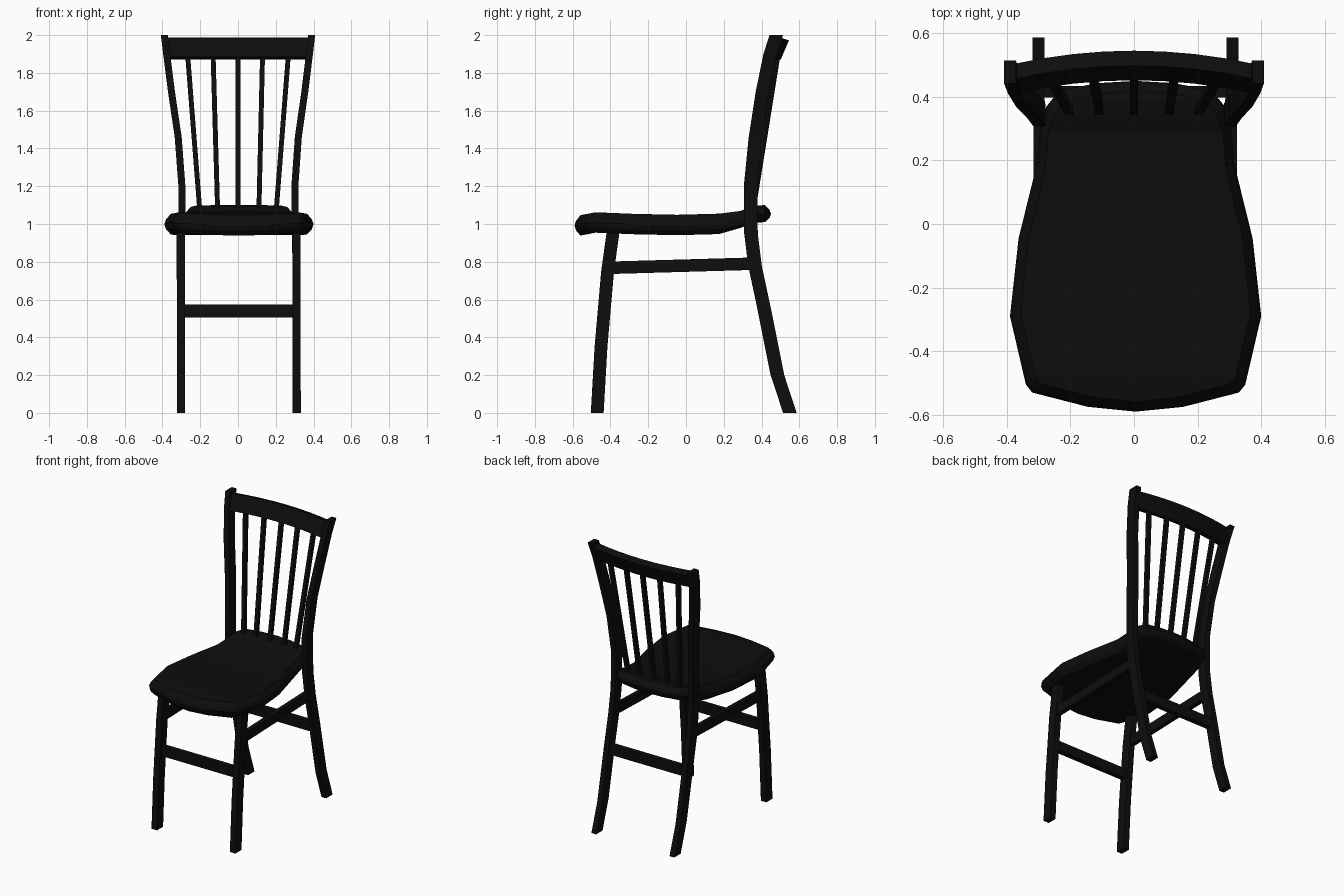
import bpy
import bmesh

cube = bpy.data.objects.get("Cube")
if cube:
    bpy.data.objects.remove(cube, do_unlink=True)

black = bpy.data.materials.new("black_paint")
black.use_nodes = True
colour = (0.004, 0.004, 0.004, 1)
black.diffuse_color = colour
black.node_tree.nodes["Principled BSDF"].inputs["Base Color"].default_value = colour


def finish(name, bm):
    bmesh.ops.recalc_face_normals(bm, faces=bm.faces)
    mesh = bpy.data.meshes.new(name)
    bm.to_mesh(mesh)
    bm.free()
    mesh.materials.append(black)
    obj = bpy.data.objects.new(name, mesh)
    bpy.context.collection.objects.link(obj)
    return obj


def bridge(bm, rings):
    for a, b in zip(rings, rings[1:]):
        n = len(a)
        for i in range(n):
            j = (i + 1) % n
            bm.faces.new((a[i], a[j], b[j], b[i]))


def loft(name, sections):
    """Skin a row of matching cross-sections and cap both ends."""
    bm = bmesh.new()
    rings = [[bm.verts.new(p) for p in s] for s in sections]
    bridge(bm, rings)
    bm.faces.new(rings[0])
    bm.faces.new(rings[-1])
    return finish(name, bm)


CORNERS = ((-1, -1), (1, -1), (1, 1), (-1, 1))


def upright(name, path, wx, wy):
    """Square bar rising along a path, with level cross-sections."""
    return loft(name, [[(x + a * wx / 2, y + b * wy / 2, z) for a, b in CORNERS]
                       for x, y, z in path])


def crossbar(name, x0, x1, y, z, depth, height):
    return loft(name, [[(x, y + a * depth / 2, z + b * height / 2) for a, b in CORNERS]
                       for x in (x0, x1)])


def side_shift(z):
    return 0.005 * (1 - z / 2)


# Legs, back posts and side stretchers
front_path = [(-0.47, 0), (-0.45, 0.35), (-0.415, 0.75), (-0.383, 0.98)]
back_path = [(0.305, 0.55, 0), (0.305, 0.484, 0.2), (0.305, 0.412, 0.56),
             (0.304, 0.365, 0.78), (0.301, 0.344, 0.95), (0.299, 0.342, 1.2),
             (0.318, 0.368, 1.46), (0.353, 0.405, 1.7), (0.378, 0.446, 1.9),
             (0.39, 0.478, 2.0)]
for s, side in ((-1, "right"), (1, "left")):
    upright(f"front_leg_{side}",
            [(s * 0.306 + side_shift(z), y, z) for y, z in front_path], 0.043, 0.068)
    upright(f"back_leg_{side}",
            [(s * x + side_shift(z), y, z) for x, y, z in back_path], 0.037, 0.072)
    x = s * 0.305 + 0.004
    loft(f"side_stretcher_{side}",
         [[(x + a * 0.015, y, z + b * 0.033) for a, b in CORNERS]
          for y, z in ((-0.41, 0.768), (0.36, 0.79))])

# Front and back stretchers
crossbar("front_stretcher", -0.30, 0.31, -0.435, 0.54, 0.035, 0.07)
crossbar("back_stretcher", -0.30, 0.31, 0.416, 0.54, 0.035, 0.07)

# Seat: half outline from front centre to back centre
outline = [(0, -0.59), (0.15, -0.575), (0.325, -0.53), (0.345, -0.505),
           (0.395, -0.29), (0.368, -0.045), (0.31, 0.19), (0.30, 0.31),
           (0.28, 0.37), (0.24, 0.42), (0.12, 0.443), (0, 0.45)]
saddle = [(-0.6, 1.045), (-0.5, 1.063), (-0.25, 1.052), (0, 1.048), (0.2, 1.055),
          (0.32, 1.07), (0.39, 1.098), (0.46, 1.1)]


def seat_top(y):
    for (y0, z0), (y1, z1) in zip(saddle, saddle[1:]):
        if y <= y1:
            return z0 + (z1 - z0) * (y - y0) / (y1 - y0)
    return saddle[-1][1]


def thickness(y):
    return 0.108 if y < 0.25 else 0.09


bm = bmesh.new()
rings = []
count = len(outline)
loop = outline + [(-x, y) for x, y in outline[-2:0:-1]]
for inset, level in ((1, 1.0), (0.25, 0.72), (0, 0.5), (0.25, 0.25), (1, 0)):
    ring = []
    for x, y in loop:
        px = x * (1 - 0.085 * inset) + 0.005
        py = -0.07 + (y + 0.07) * (1 - 0.06 * inset)
        t = thickness(y)
        ring.append(bm.verts.new((px, py, seat_top(y) - t * (1 - level))))
    rings.append(ring)
bridge(bm, rings)
# Level strips from side to side close the top and underside
for ring in (rings[0], rings[-1]):
    n = len(ring)
    for i in range(count - 1):
        quad = [ring[i], ring[i + 1], ring[(n - i - 1) % n], ring[(n - i) % n]]
        bm.faces.new(list(dict.fromkeys(quad)))
finish("seat", bm)


# Curved, tilted crest rail
def rail_bow(x):
    return -0.042 * (x / 0.38) ** 2


sections = []
for i in range(9):
    x = -0.38 + 0.095 * i
    bow = rail_bow(x)
    sections.append([(x, y + bow, z) for y, z in
                     ((0.452, 1.885), (0.502, 1.872), (0.545, 1.972), (0.498, 1.988))])
loft("crest_rail", sections)

# Fanned spindles
for i, (low, high) in enumerate(((-0.2, -0.267), (-0.107, -0.132), (0, 0),
                                 (0.11, 0.13), (0.2, 0.267))):
    upright(f"spindle_{i + 1}",
            [(low, 0.35, 1.04), (high, 0.488 + rail_bow(high), 1.9)], 0.026, 0.026)
